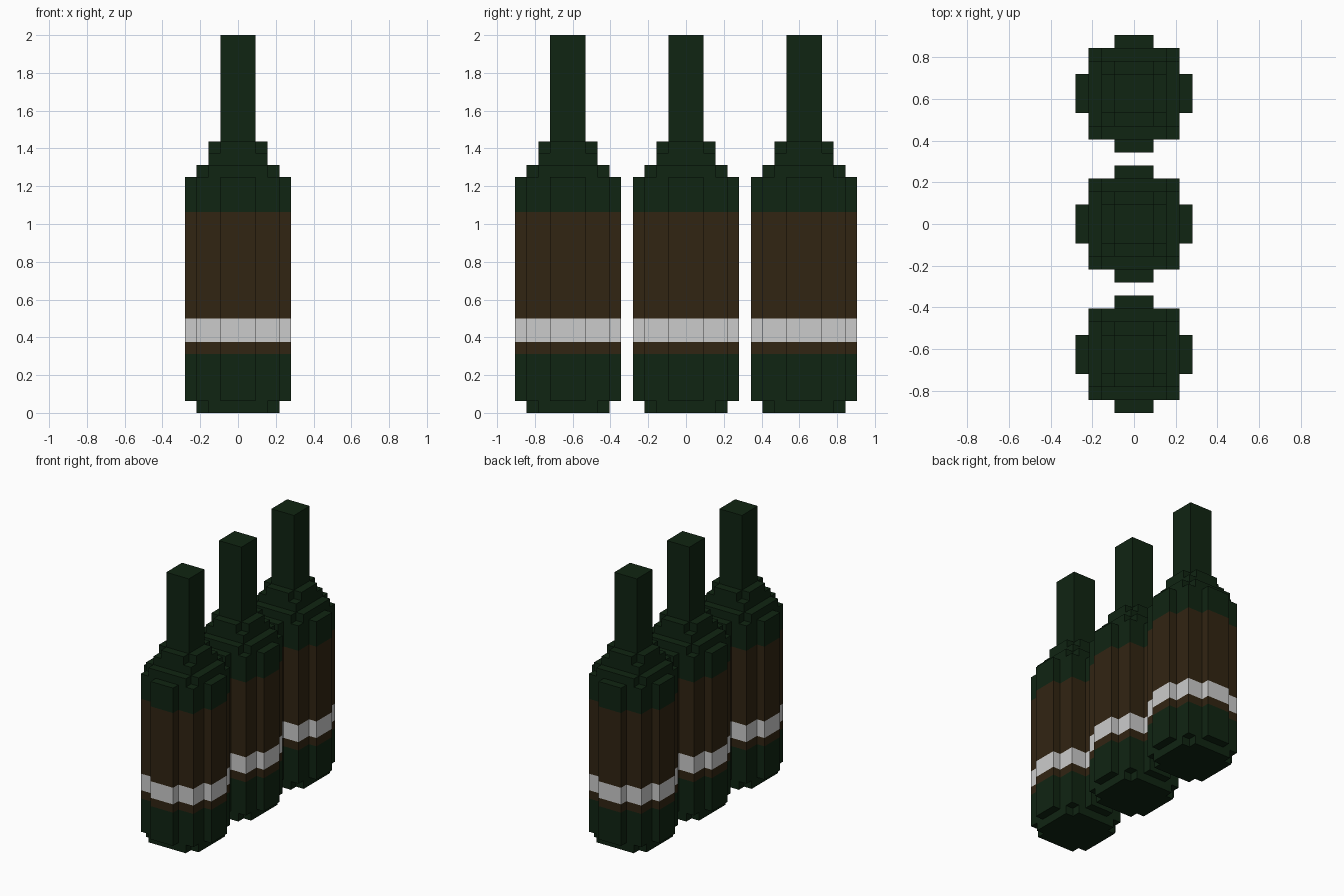
import bpy
import bmesh

cube = bpy.data.objects.get("Cube")
if cube:
    bpy.data.objects.remove(cube, do_unlink=True)

U = 2 / 32  # one block of the stepped style


def make_material(name, color):
    mat = bpy.data.materials.new(name)
    mat.use_nodes = True
    mat.diffuse_color = (*color, 1)
    bsdf = mat.node_tree.nodes["Principled BSDF"]
    bsdf.inputs["Base Color"].default_value = (*color, 1)
    bsdf.inputs["Roughness"].default_value = 0.8
    return mat


MATS = [
    make_material("dark_green_glass", (0.005, 0.018, 0.006)),
    make_material("brown_label", (0.031, 0.018, 0.006)),
    make_material("white_stripe", (0.60, 0.60, 0.60)),
]
GREEN, BROWN, WHITE = range(3)


def prism(name, corner, levels, bands, y):
    """Extrude a four-fold outline (given for one quadrant) through levels."""
    outline, quarter = [], corner
    for _ in range(4):
        outline += quarter
        quarter = [(-b, a) for a, b in quarter]
    bm = bmesh.new()
    rings = [[bm.verts.new((a * U, b * U, z * U)) for a, b in outline] for z in levels]
    n = len(outline)
    for low, high, band in zip(rings, rings[1:], bands):
        for i in range(n):
            j = (i + 1) % n
            bm.faces.new((low[i], low[j], high[j], high[i])).material_index = band
    bm.faces.new(rings[0][::-1]).material_index = bands[0]
    bm.faces.new(rings[-1]).material_index = bands[-1]
    mesh = bpy.data.meshes.new(name)
    bm.to_mesh(mesh)
    bm.free()
    for mat in MATS:
        mesh.materials.append(mat)
    obj = bpy.data.objects.new(name, mesh)
    obj.location.y = y
    bpy.context.collection.objects.link(obj)


def square(r):
    return [(r, r)]


def notched(r):
    return [(r, r - 1), (r - 1, r - 1), (r - 1, r)]


# Square body with a three-block rib on each side
RIBBED = [(4.5, 1.5), (3.5, 1.5), (3.5, 3.5), (1.5, 3.5), (1.5, 4.5)]

# Each part: name, outline, heights in blocks, colour of each band
PARTS = [
    ("base", notched(3.5), [0, 1], [GREEN]),
    ("body", RIBBED, [1, 5, 6, 8, 17, 20], [GREEN, BROWN, WHITE, BROWN, GREEN]),
    ("lower_shoulder", notched(3.5), [20, 21], [GREEN]),
    ("middle_shoulder", square(2.5), [21, 22], [GREEN]),
    ("upper_shoulder", notched(2.5), [22, 23], [GREEN]),
    ("neck", square(1.5), [23, 32], [GREEN]),
]

# Row of three bottles
for place, step in (("front", -1), ("middle", 0), ("back", 1)):
    for part, outline, levels, bands in PARTS:
        prism(f"{place}_bottle_{part}", outline, levels, bands, step * 10 * U)
